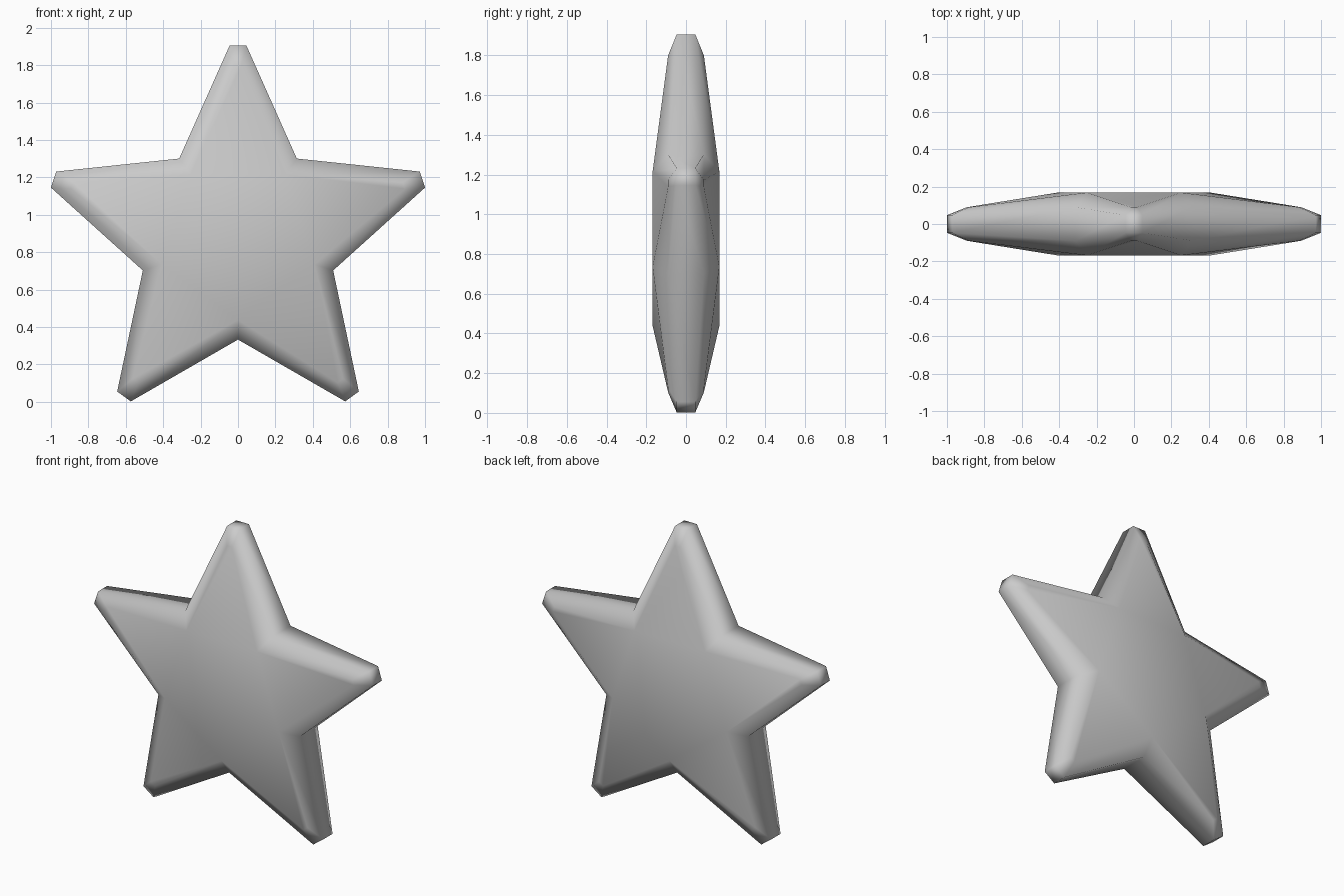
import bpy, bmesh
from math import sin, cos, tau

cube = bpy.data.objects.get("Cube")
if cube:
    bpy.data.objects.remove(cube, do_unlink=True)

CENTRE_Z = 0.868


def material(name, value):
    mat = bpy.data.materials.new(name)
    mat.use_nodes = True
    colour = (value, value, value, 1)
    mat.diffuse_color = colour
    bsdf = mat.node_tree.nodes["Principled BSDF"]
    bsdf.inputs["Base Color"].default_value = colour
    bsdf.inputs["Roughness"].default_value = 0.6
    return mat


def star_ring(bm, tip_r, tip_half, tip_y, inner_r, inner_y):
    """Closed outline: two points per blunt tip, one per inner corner."""
    ring = []
    for i in range(5):
        a = i * tau / 5
        for side in (-1, 1):
            ring.append(bm.verts.new((
                tip_r * sin(a) + side * tip_half * cos(a), tip_y,
                CENTRE_Z + tip_r * cos(a) - side * tip_half * sin(a))))
        b = a + tau / 10
        ring.append(bm.verts.new((inner_r * sin(b), inner_y,
                                  CENTRE_Z + inner_r * cos(b))))
    return ring


bm = bmesh.new()

# Rings from the front face, over the rim, to the back face
rings = [
    star_ring(bm, 0.932, 0.018, -0.09, 0.43, -0.168),
    star_ring(bm, 1.037, 0.045, -0.047, 0.535, -0.09),
    star_ring(bm, 1.037, 0.045, 0.047, 0.535, 0.09),
    star_ring(bm, 0.932, 0.018, 0.09, 0.43, 0.168),
]
n = len(rings[0])
for r0, r1 in zip(rings, rings[1:]):
    for i in range(n):
        j = (i + 1) % n
        bm.faces.new((r0[i], r0[j], r1[j], r1[i]))

# Front and back: a flat pentagon with five sloping arms
for ring in (rings[0], rings[-1]):
    bm.faces.new([ring[3 * i + 2] for i in range(5)])
    for i in range(5):
        bm.faces.new((ring[3 * i - 1], ring[3 * i], ring[3 * i + 1], ring[3 * i + 2]))

bmesh.ops.recalc_face_normals(bm, faces=bm.faces[:])
for face in bm.faces:
    face.smooth = True

mesh = bpy.data.meshes.new("star")
bm.to_mesh(mesh)
bm.free()
mesh.materials.append(material("light grey", 0.6))
star = bpy.data.objects.new("star", mesh)
bpy.context.collection.objects.link(star)
